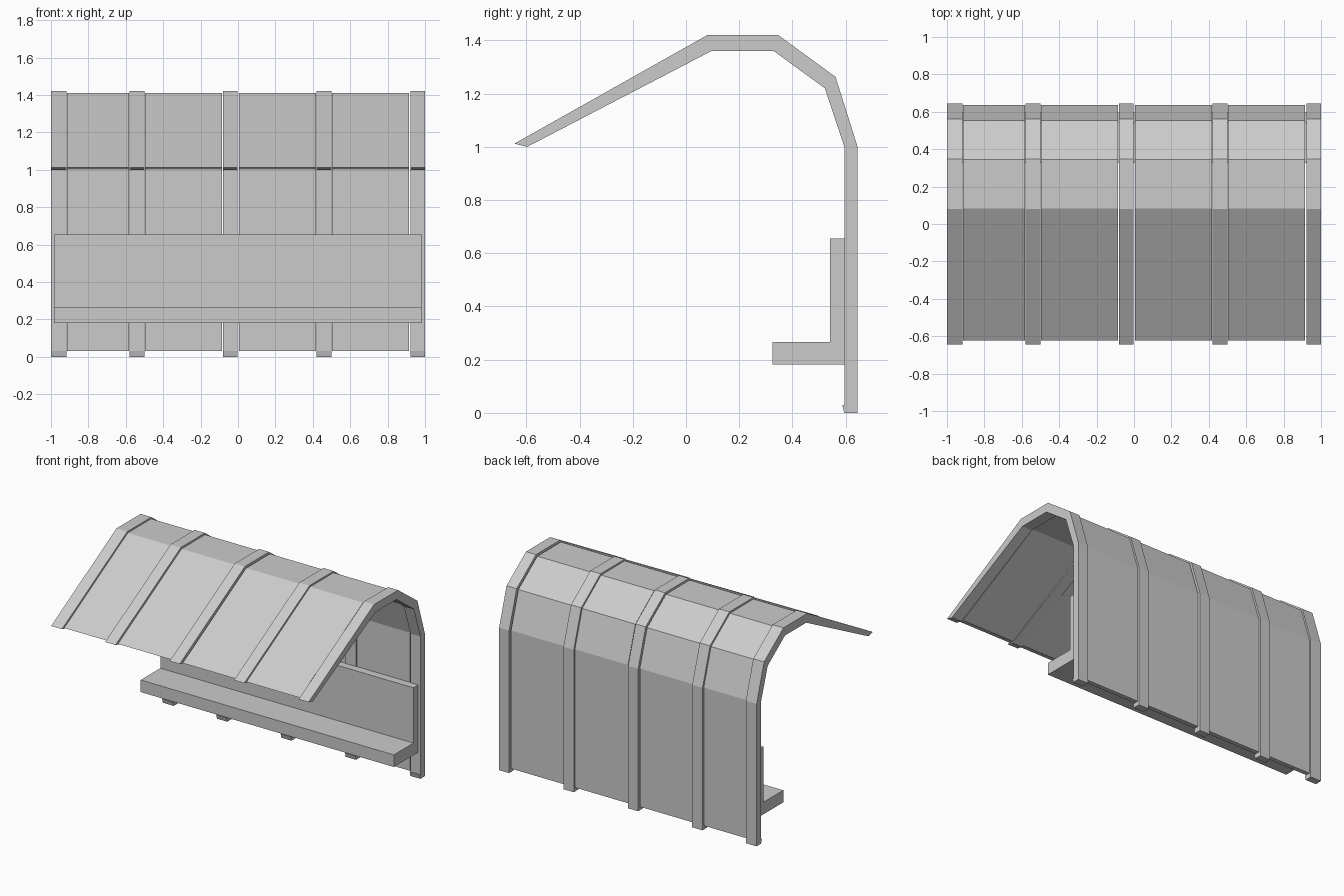
import bpy, bmesh

if "Cube" in bpy.data.objects:
    bpy.data.objects.remove(bpy.data.objects["Cube"])


def extrude_profile(name, profile, x0, x1):
    """Extrude a closed (y, z) outline from x0 to x1."""
    bm = bmesh.new()
    face = bm.faces.new([bm.verts.new((x0, y, z)) for y, z in profile])
    res = bmesh.ops.extrude_face_region(bm, geom=[face])
    verts = [v for v in res["geom"] if isinstance(v, bmesh.types.BMVert)]
    bmesh.ops.translate(bm, verts=verts, vec=(x1 - x0, 0, 0))
    bmesh.ops.recalc_face_normals(bm, faces=bm.faces)
    mesh = bpy.data.meshes.new(name)
    bm.to_mesh(mesh)
    bm.free()
    obj = bpy.data.objects.new(name, mesh)
    bpy.context.collection.objects.link(obj)
    return obj


# Bent frame ribs: back post curving over into the sloped roof
rib = [(0.645, 0), (0.645, 1.0), (0.562, 1.263), (0.347, 1.42), (0.08, 1.42),
       (-0.645, 1.012), (-0.597, 1.0), (0.095, 1.36), (0.33, 1.36),
       (0.522, 1.22), (0.595, 1.0), (0.595, 0.03), (0.587, 0.03), (0.595, 0)]
rib_spans = [(-1.0, -0.916), (-0.58, -0.5), (-0.08, -0.002),
             (0.42, 0.5), (0.922, 1.0)]
for i, (a, b) in enumerate(rib_spans):
    extrude_profile(f"frame_rib_{i + 1}", rib, a, b)

# Shell panels, slightly thinner than the ribs, with narrow gaps beside them
panel = [(0.635, 0.03), (0.635, 1.0), (0.554, 1.256), (0.344, 1.41),
         (0.083, 1.41), (-0.622, 1.012), (-0.59, 1.008), (0.093, 1.37),
         (0.333, 1.37), (0.53, 1.226), (0.604, 1.0), (0.604, 0.03)]
panel_spans = [(-0.914, -0.583), (-0.496, -0.086), (0.006, 0.418), (0.502, 0.914)]
for i, (a, b) in enumerate(panel_spans):
    extrude_profile(f"shell_panel_{i + 1}", panel, a, b)

# Bench: seat slab and backrest in one L-shaped section
bench = [(0.325, 0.182), (0.597, 0.182), (0.597, 0.655), (0.542, 0.655),
         (0.542, 0.267), (0.325, 0.267)]
extrude_profile("bench", bench, -0.983, 0.983)
